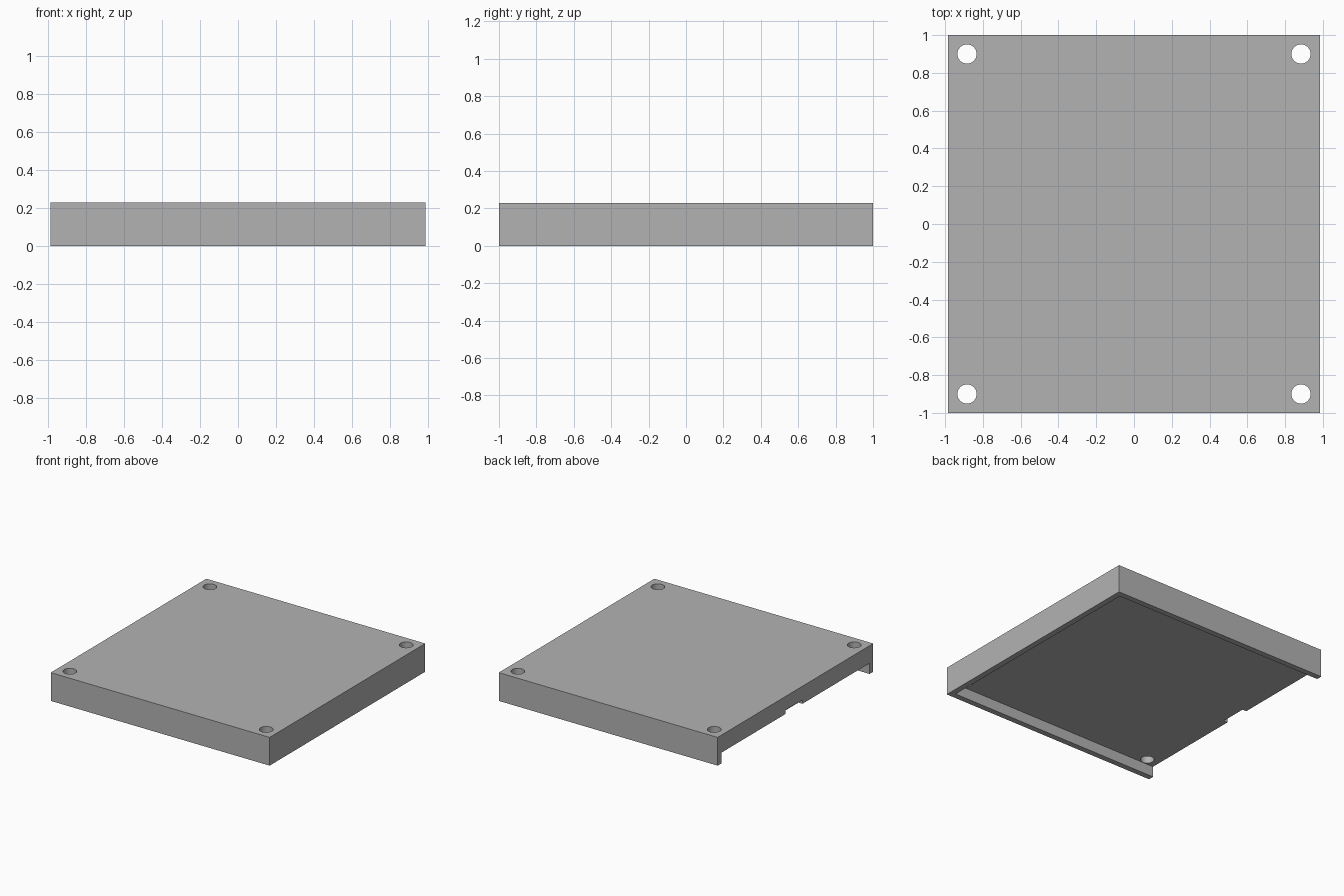
import bpy

if "Cube" in bpy.data.objects:
    bpy.data.objects.remove(bpy.data.objects["Cube"], do_unlink=True)

# Overall sizes
HALF_X, HALF_Y, HEIGHT = 0.985, 1.0, 0.23
WALL = 0.047
UNDERSIDE = 0.087          # height of the plate's lower face
HOLE_X, HOLE_Y, HOLE_R = 0.884, 0.9, 0.051
OVER = 0.1                 # overshoot so cutters pass cleanly through

grey = bpy.data.materials.new("plain grey")
grey.use_nodes = True
colour = (0.45, 0.45, 0.45, 1)
grey.diffuse_color = colour
grey.node_tree.nodes["Principled BSDF"].inputs["Base Color"].default_value = colour


def box(name, low, high):
    """Box between two opposite corners."""
    centre = [(a + b) / 2 for a, b in zip(low, high)]
    bpy.ops.mesh.primitive_cube_add(size=1, location=centre)
    ob = bpy.context.object
    ob.name = name
    ob.scale = [b - a for a, b in zip(low, high)]
    bpy.ops.object.transform_apply(location=True, rotation=False, scale=True)
    ob.data.materials.append(grey)
    return ob


def cut(target, cutter):
    """Subtract the cutter from the target, then discard it."""
    cutter.hide_render = True
    mod = target.modifiers.new(cutter.name, 'BOOLEAN')
    mod.operation = 'DIFFERENCE'
    mod.solver = 'EXACT'
    mod.object = cutter
    bpy.context.view_layer.objects.active = target
    bpy.ops.object.modifier_apply(modifier=mod.name)
    bpy.data.objects.remove(cutter, do_unlink=True)


# Solid block that becomes the cover
cover = box("cover_plate", (-HALF_X, -HALF_Y, 0), (HALF_X, HALF_Y, HEIGHT))

# Hollow underside, open on the -x side and walled on the other three
cut(cover, box("cavity_cutter",
               (-HALF_X - OVER, -HALF_Y + WALL, -OVER),
               (HALF_X - WALL, HALF_Y - WALL, UNDERSIDE)))

# Small notch in the lower edge of the open side
cut(cover, box("notch_cutter",
               (-HALF_X - OVER, -0.09, UNDERSIDE - OVER),
               (-HALF_X + 0.036, 0.13, UNDERSIDE + 0.032)))

# Round screw holes at the four corners
for sx in (-1, 1):
    for sy in (-1, 1):
        bpy.ops.mesh.primitive_cylinder_add(
            vertices=48, radius=HOLE_R, depth=1,
            location=(sx * HOLE_X, sy * HOLE_Y, HEIGHT / 2))
        hole = bpy.context.object
        hole.name = "hole_cutter"
        hole.data.materials.append(grey)
        cut(cover, hole)

# Smooth the hole walls, keep all edges crisp
bpy.ops.object.select_all(action='DESELECT')
cover.select_set(True)
bpy.context.view_layer.objects.active = cover
bpy.ops.object.shade_smooth_by_angle()
